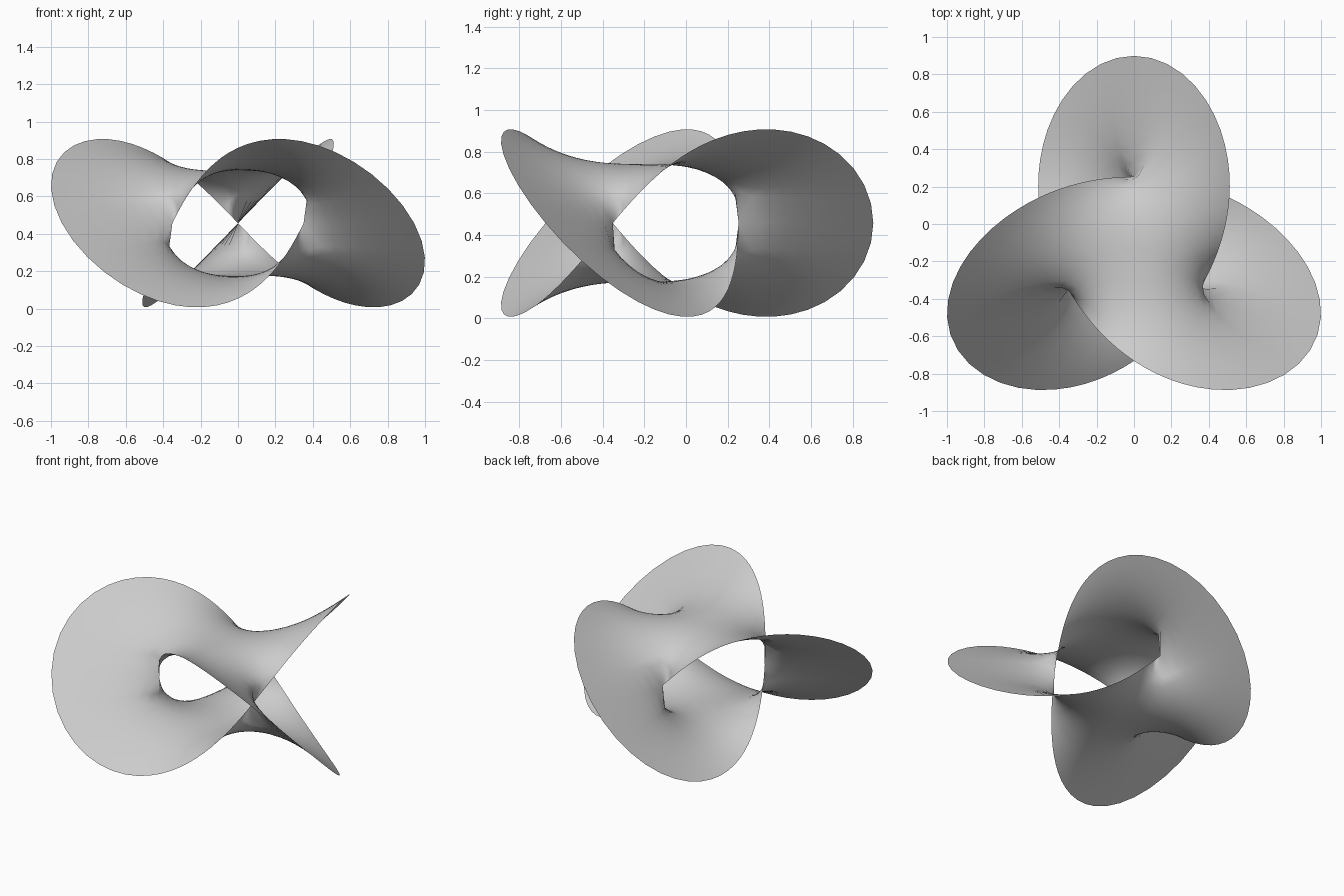
import bpy, bmesh, math
from mathutils import Vector

cube = bpy.data.objects.get("Cube")
if cube:
    bpy.data.objects.remove(cube)

MID, RISE, CENTRE_Y = 0.457, 0.45, -0.15
B = 0.445                             # rim wound on a ring: r = SIZE * A / (1 - B cos)
A = math.sqrt(1 - B * B)
SIZE, BULGE = 0.65, 0.045             # ring radius, extra reach of the side lobes
THROAT = SIZE * A / (1 + B)
PUFF = 0.6                            # outward doming of the two middle sheets
CORE, OUTER, STEPS = 10, 8, 24        # mesh rings and rim steps


def turn(a):
    return complex(math.cos(a), math.sin(a))


def rim(s):
    """Radius and height of the rim: outer tip at s = 0, throat at 60 degrees."""
    k = A / (1 - B * math.cos(3 * s))
    return SIZE * k, MID + RISE * k * math.sin(3 * s)


def relax(bm, pinned):
    """Pull the sheet taut like a soap film, slightly domed, with its rim held in place."""
    for _ in range(14):
        bm.normal_update()
        weight = {}
        for f in bm.faces:
            for loop in f.loops:
                p = loop.vert.co
                a, b = loop.link_loop_next.vert.co - p, loop.link_loop_prev.vert.co - p
                edge = loop.link_loop_next.edge
                cot = a.dot(b) / max(a.cross(b).length, 1e-7)
                weight[edge] = weight.get(edge, 0) + max(-5, min(cot, 20))
        plan = []
        for v in bm.verts:
            if v not in pinned:
                links = [(e.other_vert(v), max(weight[e], 0.01)) for e in v.link_edges]
                total = sum(w for _, w in links)
                dome = PUFF * max(0, 1 - v.co.xy.length_squared / 0.36)
                area = sum(f.calc_area() for f in v.link_faces) / 3
                plan.append((v, links, total, v.normal * (-4 * dome * area)))
        for _ in range(25):
            for v, links, total, push in plan:
                v.co = (sum((o.co * w for o, w in links), Vector()) + push) / total


bm = bmesh.new()
found, pinned = {}, set()


def sheet_vert(lobe, j, i):
    """Vertex on ray j, ring i of a sector; seams, centre and throats are shared."""
    if j == STEPS:
        lobe, j, i = (lobe + 1) % 3, 0, min(i, CORE)
    if i == 0:
        lobe = j = 0
    key = (lobe, j, i)
    if key not in found:
        s = math.pi / 3 * j / STEPS
        radius, z = rim(s)
        t = max(0, i - CORE) / OUTER
        r = THROAT * min(i, CORE) / CORE + (radius - THROAT) * t
        p = r * turn(math.pi / 2 - lobe * math.tau / 3 - 2 * s)
        on_axis = j == 0 and i >= CORE
        height = MID if on_axis else 0.73 + (z - 0.73) * t
        found[key] = bm.verts.new((p.real * (1 + BULGE * p.real ** 2), p.imag, height))
        if on_axis or i == CORE + OUTER:
            pinned.add(found[key])
    return found[key]


# Upper sheet: three pinwheel sectors
for lobe in range(3):
    for j in range(STEPS):
        for i in range(CORE + OUTER):
            ring = [sheet_vert(lobe, j, i), sheet_vert(lobe, j, i + 1),
                    sheet_vert(lobe, j + 1, i + 1), sheet_vert(lobe, j + 1, i)]
            ring = list(dict.fromkeys(ring))
            if len(ring) > 2:
                bm.faces.new(ring)
bmesh.ops.triangulate(bm, faces=bm.faces[:])
relax(bm, pinned)

# Lower sheet: half turn about a lobe axis, welded along the lobe axes
copy = bmesh.ops.duplicate(bm, geom=bm.verts[:] + bm.edges[:] + bm.faces[:])["geom"]
for g in copy:
    if isinstance(g, bmesh.types.BMVert):
        g.co = (-g.co.x, g.co.y, 2 * MID - g.co.z)
bmesh.ops.reverse_faces(bm, faces=[g for g in copy if isinstance(g, bmesh.types.BMFace)])
bmesh.ops.remove_doubles(bm, verts=bm.verts[:], dist=0.00002)
bmesh.ops.translate(bm, verts=bm.verts[:], vec=(0, CENTRE_Y, 0))
for f in bm.faces:
    f.smooth = True

mesh = bpy.data.meshes.new("knotted_film")
bm.to_mesh(mesh)
bm.free()
film = bpy.data.objects.new("knotted_film", mesh)
bpy.context.collection.objects.link(film)

# Single grey finish
grey = bpy.data.materials.new("plain_grey")
grey.use_nodes = True
colour = (0.6, 0.6, 0.6, 1)
grey.diffuse_color = colour
grey.node_tree.nodes["Principled BSDF"].inputs["Base Color"].default_value = colour
mesh.materials.append(grey)
